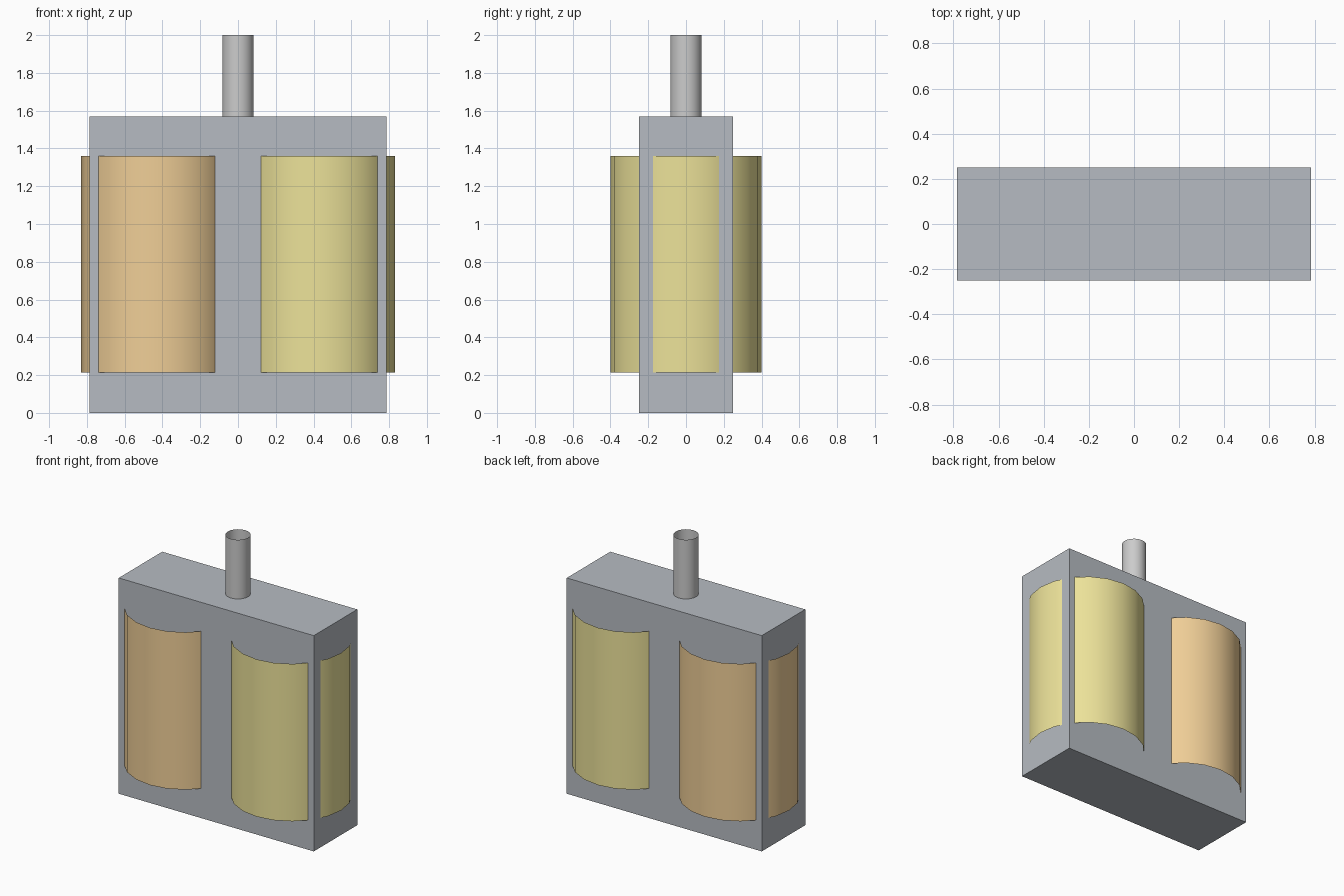
import bpy, math

if "Cube" in bpy.data.objects:
    bpy.data.objects.remove(bpy.data.objects["Cube"])


def paint(obj, name, color):
    mat = bpy.data.materials.new(name)
    mat.diffuse_color = color
    mat.use_nodes = True
    mat.node_tree.nodes["Principled BSDF"].inputs["Base Color"].default_value = mat.diffuse_color
    obj.data.materials.append(mat)


def open_tube(name, x, radius, z0, z1, sides=20):
    bpy.ops.mesh.primitive_cylinder_add(
        vertices=sides, radius=radius, depth=z1 - z0,
        end_fill_type='NOTHING', location=(x, 0, (z0 + z1) / 2))
    obj = bpy.context.object
    obj.name = name
    bpy.ops.object.shade_smooth_by_angle(angle=math.radians(30))
    return obj


# Main block
bpy.ops.mesh.primitive_cube_add(size=1, location=(0, 0, 0.785))
body = bpy.context.object
body.name = "body_block"
body.scale = (1.57, 0.5, 1.57)
bpy.ops.object.transform_apply(location=False, rotation=False, scale=True)
paint(body, "body_grey", (0.47, 0.5, 0.54, 1))

# Open-ended coils bulging through the block
for name, x, color in (("left_coil", -0.43, (0.87, 0.62, 0.31, 1)),
                       ("right_coil", 0.43, (0.84, 0.76, 0.32, 1))):
    paint(open_tube(name, x, 0.4, 0.215, 1.36), name + "_paint", color)

# Open tube on top
pin = open_tube("top_tube", 0, 0.083, 1.57, 2.0)
paint(pin, "tube_light_grey", (0.8, 0.81, 0.83, 1))
